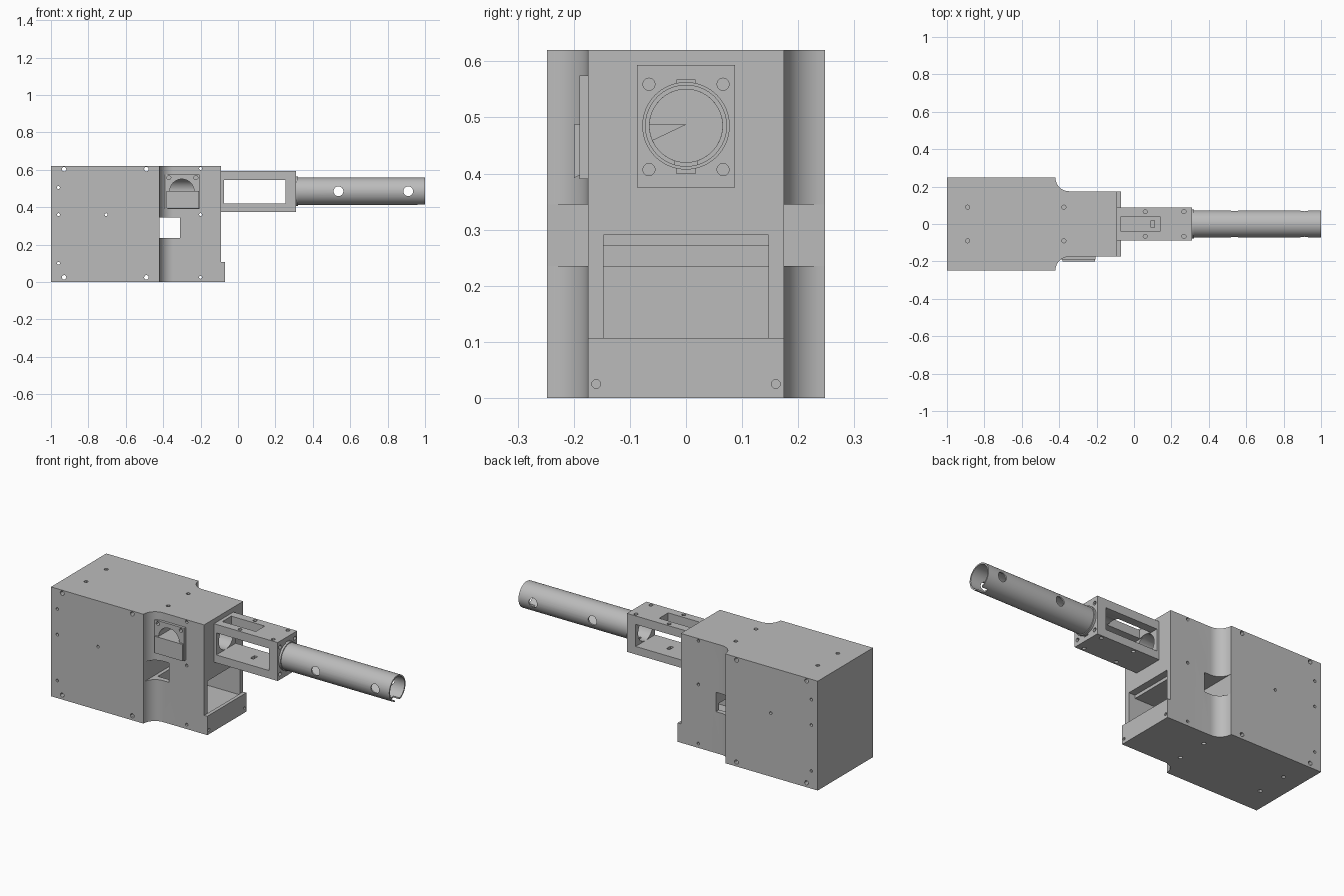
import bpy, bmesh, math
from mathutils import Matrix, Vector

cube = bpy.data.objects.get("Cube")
if cube:
    bpy.data.objects.remove(cube)

gray = bpy.data.materials.new("plain gray")
gray.use_nodes = True
gray.diffuse_color = (0.5, 0.5, 0.5, 1)
gray.node_tree.nodes["Principled BSDF"].inputs["Base Color"].default_value = (0.5, 0.5, 0.5, 1)

BORE_Z, BORE_R = 0.485, 0.065


def box(bm, x0, x1, y0, y1, z0, z1):
    m = Matrix.Translation(((x0 + x1) / 2, (y0 + y1) / 2, (z0 + z1) / 2))
    m = m @ Matrix.Diagonal((x1 - x0, y1 - y0, z1 - z0, 1))
    bmesh.ops.create_cube(bm, size=1, matrix=m)


def rod(bm, a, b, r, sides=16):
    a, b = Vector(a), Vector(b)
    turn = (b - a).to_track_quat('Z', 'Y').to_matrix().to_4x4()
    bmesh.ops.create_cone(bm, cap_ends=True, segments=sides, radius1=r, radius2=r,
                          depth=(b - a).length,
                          matrix=Matrix.Translation((a + b) / 2) @ turn)


def prism(bm, points, offset):
    face = bm.faces.new([bm.verts.new(p) for p in points])
    ext = bmesh.ops.extrude_face_region(bm, geom=[face])
    verts = [g for g in ext["geom"] if isinstance(g, bmesh.types.BMVert)]
    bmesh.ops.translate(bm, verts=verts, vec=offset)
    bmesh.ops.recalc_face_normals(bm, faces=bm.faces[:])


def make(name, build):
    bm = bmesh.new()
    build(bm)
    mesh = bpy.data.meshes.new(name)
    bm.to_mesh(mesh)
    bm.free()
    mesh.materials.append(gray)
    ob = bpy.data.objects.new(name, mesh)
    bpy.context.collection.objects.link(ob)
    return ob


def combine(ob, build, operation='DIFFERENCE'):
    helper = make("helper", build)
    helper.hide_render = True
    mod = ob.modifiers.new("cut", 'BOOLEAN')
    mod.operation, mod.solver, mod.object = operation, 'EXACT', helper
    bpy.context.view_layer.objects.active = ob
    bpy.ops.object.modifier_apply(modifier=mod.name)
    bpy.data.objects.remove(helper)


def smooth(ob):
    bpy.ops.object.select_all(action='DESELECT')
    ob.select_set(True)
    bpy.context.view_layer.objects.active = ob
    bpy.ops.object.shade_smooth_by_angle(angle=math.radians(30))


# Housing: wide rear, concave shoulders, narrow front
def housing_shape(bm):
    side = [(-1, 0.248)]
    for i in range(13):
        a = math.pi + i / 12 * math.pi / 2
        side.append((-0.347 + 0.073 * math.cos(a), 0.248 + 0.073 * math.sin(a)))
    side.append((-0.09, 0.175))
    outline = side + [(x, -y) for x, y in reversed(side)]
    prism(bm, [(x, y, 0) for x, y in outline], (0, 0, 0.62))


housing = make("housing", housing_shape)
combine(housing, lambda bm: box(bm, -0.12, -0.07, -0.175, 0.175, 0, 0.107), 'UNION')
combine(housing, lambda bm: box(bm, -0.39, -0.205, -0.19, -0.12, 0.39, 0.575), 'UNION')

# Front pocket with a small step in its roof, and the side window
combine(housing, lambda bm: box(bm, -0.4, -0.09, -0.147, 0.147, 0.1, 0.272))
combine(housing, lambda bm: box(bm, -0.13, -0.05, -0.147, 0.147, 0.107, 0.29))
combine(housing, lambda bm: box(bm, -0.42, -0.31, -0.3, 0.3, 0.235, 0.345))

# Bore and side port with a sloping chute
combine(housing, lambda bm: rod(bm, (-0.41, 0, BORE_Z), (0, 0, BORE_Z), BORE_R, 48))
combine(housing, lambda bm: rod(bm, (-0.3, -0.3, BORE_Z), (-0.3, 0, BORE_Z), BORE_R, 48))
combine(housing, lambda bm: prism(
    bm, [(-0.383, -0.2, 0.392), (-0.383, -0.2, 0.487), (-0.383, 0, 0.487)], (0.175, 0, 0)))


# Screw holes in the housing
def housing_screws(bm):
    for x, z, r in [(-0.93, 0.603, 0.012), (-0.49, 0.603, 0.012), (-0.93, 0.025, 0.012),
                    (-0.49, 0.025, 0.012), (-0.96, 0.505, 0.008), (-0.96, 0.36, 0.008),
                    (-0.96, 0.1, 0.008), (-0.705, 0.36, 0.008), (-0.2, 0.607, 0.008),
                    (-0.2, 0.36, 0.008), (-0.2, 0.025, 0.008)]:
        rod(bm, (x, -0.3, z), (x, 0.3, z), r, 12)
    for y in (-0.09, 0.09):
        for x in (-0.89, -0.375):
            rod(bm, (x, y, 0.56), (x, y, 0.7), 0.011, 12)
            rod(bm, (x, y, -0.1), (x, y, 0.06), 0.011, 12)
    for y in (-0.16, 0.16):
        rod(bm, (-0.12, y, 0.025), (0, y, 0.025), 0.008, 12)
    for x in (-0.37, -0.225):
        rod(bm, (x, -0.25, 0.558), (x, -0.14, 0.558), 0.011, 12)


combine(housing, housing_screws)
smooth(housing)

# Barrel mount: open box frame
mount = make("barrel_mount", lambda bm: box(bm, -0.09, 0.31, -0.087, 0.087, 0.375, 0.593))
combine(mount, lambda bm: box(bm, -0.075, 0.255, -0.2, 0.2, 0.42, 0.545))
combine(mount, lambda bm: rod(bm, (-0.2, 0, BORE_Z), (0.4, 0, BORE_Z), BORE_R, 48))
combine(mount, lambda bm: box(bm, -0.07, 0.14, -0.04, 0.04, 0.5, 0.7))
combine(mount, lambda bm: box(bm, 0.09, 0.11, -0.018, 0.018, 0.39, 0.45))
combine(mount, lambda bm: box(bm, 0.29, 0.35, -0.017, 0.017, 0.4, 0.567))


def mount_screws(bm):
    for y in (-0.066, 0.066):
        for x in (0.06, 0.267):
            rod(bm, (x, y, 0.568), (x, y, 0.7), 0.011, 12)
            rod(bm, (x, y, 0.3), (x, y, 0.39), 0.011, 12)
        for z in (0.407, 0.559):
            rod(bm, (0.29, y, z), (0.4, y, z), 0.011, 12)


combine(mount, mount_screws)
smooth(mount)

# Barrel: collar and hollow tube with cross holes and a muzzle slot
barrel = make("barrel", lambda bm: rod(bm, (0.3, 0, BORE_Z), (1, 0, BORE_Z), 0.073, 64))
combine(barrel, lambda bm: rod(bm, (0.305, 0, BORE_Z), (0.322, 0, BORE_Z), 0.078, 64), 'UNION')
combine(barrel, lambda bm: rod(bm, (0.2, 0, BORE_Z), (1.1, 0, BORE_Z), BORE_R, 64))


def cross_holes(bm):
    for x in (0.537, 0.91):
        rod(bm, (x, -0.2, BORE_Z), (x, 0.2, BORE_Z), 0.026, 32)
    box(bm, 0.96, 1.1, -0.02, 0.02, 0.38, 0.44)


combine(barrel, cross_holes)
smooth(barrel)
